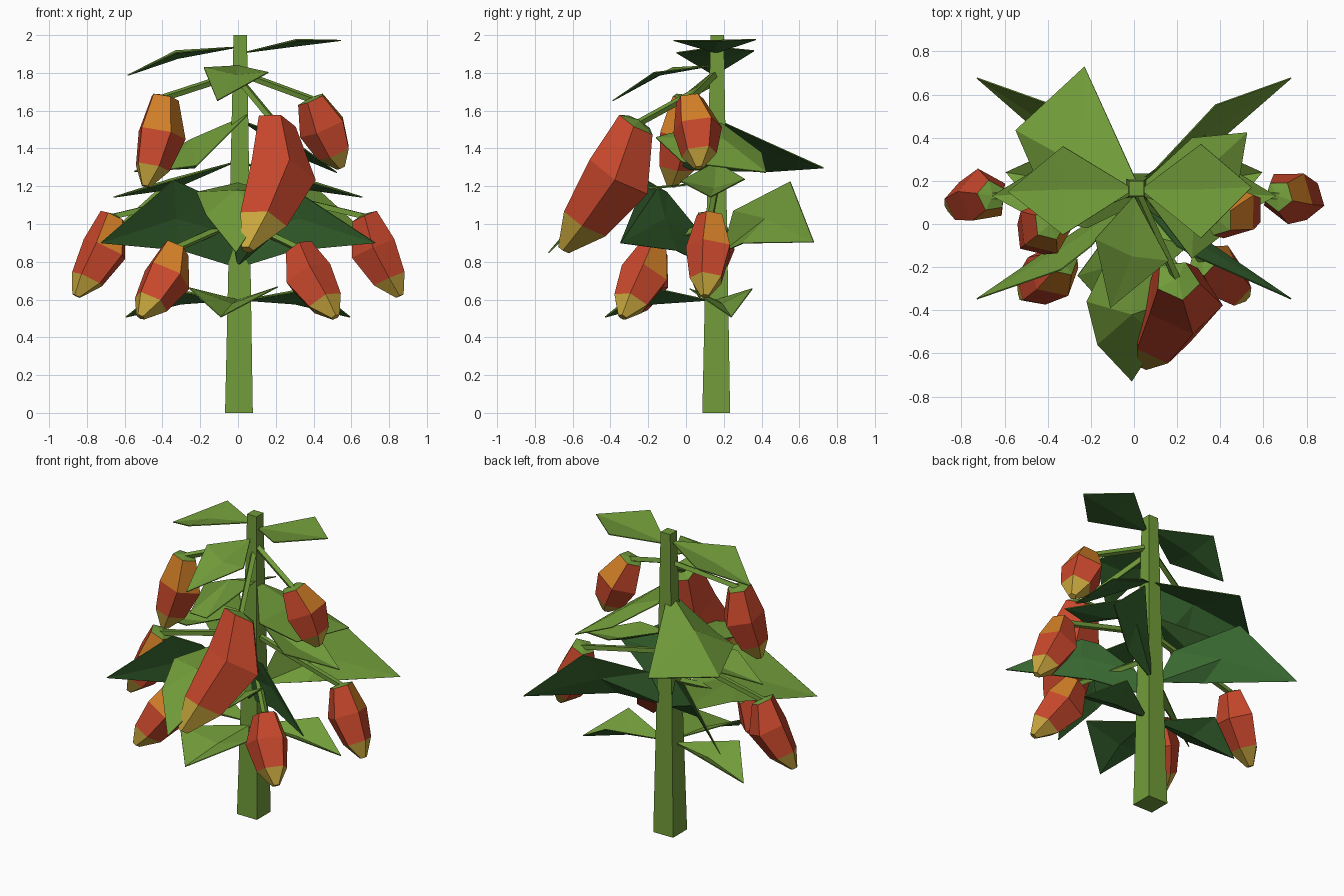
import bpy, bmesh, math
from mathutils import Vector

if "Cube" in bpy.data.objects:
    bpy.data.objects.remove(bpy.data.objects["Cube"])


def material(name, rgb):
    m = bpy.data.materials.new(name)
    m.use_nodes = True
    colour = (*rgb, 1.0)
    m.diffuse_color = colour
    m.node_tree.nodes["Principled BSDF"].inputs["Base Color"].default_value = colour
    return m


LIGHT = material("light_green", (0.165, 0.33, 0.042))
DARK = material("dark_green", (0.042, 0.145, 0.032))
RED = material("ripe_red", (0.58, 0.064, 0.025))
ORANGE = material("blush_orange", (0.64, 0.21, 0.02))
YELLOW = material("tip_yellow", (0.6, 0.4, 0.05))


def finish(name, bm, mats):
    mesh = bpy.data.meshes.new(name)
    bm.to_mesh(mesh)
    bm.free()
    obj = bpy.data.objects.new(name, mesh)
    for m in mats:
        mesh.materials.append(m)
    bpy.context.collection.objects.link(obj)
    return obj


def ring(bm, centre, axis, radius, sides):
    # ring of vertices around an axis
    q = Vector((0, 0, 1)).rotation_difference(axis)
    angles = [math.tau * (i + 0.5) / sides for i in range(sides)]
    return [bm.verts.new(centre + q @ Vector((radius * math.cos(a), radius * math.sin(a), 0)))
            for a in angles]


def bridge(bm, a, b):
    n = len(a)
    return [bm.faces.new((a[i], a[(i + 1) % n], b[(i + 1) % n], b[i])) for i in range(n)]


def rod(name, start, end, r0, r1):
    # tapered four-sided rod
    start, end = Vector(start), Vector(end)
    bm = bmesh.new()
    a = ring(bm, start, end - start, r0, 4)
    b = ring(bm, end, end - start, r1, 4)
    bridge(bm, a, b)
    bm.faces.new(a[::-1])
    bm.faces.new(b)
    return finish(name, bm, [LIGHT])


def leaf(name, outline, centre, facing=(0, 0, 1), upper=LIGHT):
    # folded fan with a light upper side and a dark underside
    bm = bmesh.new()
    rim = [bm.verts.new(p) for p in outline]
    mid = bm.verts.new(centre)
    for i in range(len(rim)):
        bm.faces.new((mid, rim[i], rim[(i + 1) % len(rim)]))
    bm.normal_update()
    total = sum((f.normal * f.calc_area() for f in bm.faces), Vector())
    if total.dot(Vector(facing)) < 0:
        bmesh.ops.reverse_faces(bm, faces=bm.faces[:])
    obj = finish(name, bm, [upper, DARK])
    solid = obj.modifiers.new("blade", 'SOLIDIFY')
    solid.thickness = 0.006
    solid.offset = -1
    solid.material_offset = 1
    return obj


def fruit(name, top, tip, size, bend, blush):
    # bent pod: green cap, red body, blushed shoulder and yellow point
    top, tip, bend = Vector(top), Vector(tip), Vector(bend)
    axis = tip - top
    bm = bmesh.new()
    rings = [ring(bm, top + axis * t + bend * k, axis, r * size, 5)
             for t, k, r in ((0, 0, .078), (.4, 1, .136), (.77, .5, .098), (.98, 0, .025))]
    bands = [bridge(bm, rings[i], rings[i + 1]) for i in range(3)]
    point = bm.faces.new(rings[-1])
    apex = bm.verts.new(top - axis * 0.03)
    cap = [bm.faces.new((apex, rings[0][(i + 1) % 5], rings[0][i])) for i in range(5)]
    bmesh.ops.recalc_face_normals(bm, faces=bm.faces[:])
    for f in bands[2] + [point]:
        f.material_index = 2
    for f in cap:
        f.material_index = 3
    if blush:
        for f in bands[0]:
            f.material_index = 1 if f.normal.dot(Vector(blush)) > 0.35 else 0
    return finish(name, bm, [RED, ORANGE, YELLOW, LIGHT])


# Main stem
rod("stem", (0.005, 0.16, 0), (0.012, 0.165, 2.0), 0.104, 0.05)

# Crown leaves
leaf("crown_leaf_right", [(0, .16, 1.94), (-.33, .36, 1.92), (-.585, .15, 1.79), (-.33, -.05, 1.91)],
     (-.32, .16, 1.88))
leaf("crown_leaf_left", [(.03, .16, 1.91), (.31, .37, 1.98), (.545, .17, 1.975), (.31, -.065, 1.975)],
     (.3, .16, 1.945))
leaf("crown_leaf_front", [(0, .13, 1.84), (-.18, -.07, 1.83), (-.11, -.39, 1.655), (.16, -.17, 1.805)],
     (-.01, -.15, 1.79))

# Broad upper leaves
leaf("upper_leaf_right", [(.05, .11, 1.58), (-.23, .73, 1.3), (-.55, .435, 1.28), (-.37, .02, 1.29),
                          (-.22, -.02, 1.31)], (-.25, .27, 1.45))
leaf("upper_leaf_left", [(.02, .17, 1.55), (.27, .4, 1.38), (.525, .425, 1.275), (.45, -.02, 1.33),
                         (.27, -.16, 1.46)], (.28, .2, 1.45))

# Front hanging leaf
leaf("front_leaf", [(0, .1, 1.22), (-.22, -.36, 1.17), (-.17, -.56, 1.05), (-.01, -.73, .85),
                    (.12, -.53, 1.05), (.17, -.36, 1.17)], (-.01, -.42, 1.18))
leaf("front_inner_leaf", [(0, .12, .78), (-.06, -.08, 1.1), (.1, -.24, .88), (.25, -.1, 1.0)],
     (.1, -.06, .92))

# Paired leaves on both sides
for s, side in ((-1, "right"), (1, "left")):
    def pts(*ps):
        return [(s * x, y, z) for x, y, z in ps]

    leaf("slim_leaf_" + side, pts((.02, .16, 1.33), (.36, .31, 1.24), (.66, .13, 1.145), (.36, -.03, 1.23)),
         (s * .34, .15, 1.19))
    leaf("low_leaf_" + side, pts((.03, .16, .6), (.35, .35, .66), (.595, .24, .51), (.41, .02, .66)),
         (s * .3, .19, .58))
    # steep blades, nearly upright
    crest = (.34, -.21, 1.235) if s < 0 else (.29, -.15, 1.19)
    leaf("front_blade_" + side,
         pts((.01, .14, .77), (.05, .08, .95), (.2, -.1, 1.17), crest, (.73, -.345, .9),
             (.3, -.05, .86)),
         (s * .33, -.11, 1.03), (s * .57, .82, .1), upper=LIGHT if s < 0 else DARK)
    leaf("back_blade_" + side,
         pts((.02, .19, .85), (.1, .25, 1.07), (.38, .55, 1.225), (.73, .675, .905), (.3, .3, .9)),
         (s * .34, .42, 1.03), (s * .57, -.82, .1))

# Low front leaf
leaf("low_leaf_front", [(0, .12, .6), (-.26, -.24, .665), (-.09, -.43, .51), (.21, -.2, .67)],
     (-.03, -.17, .58))

# Fruits: name, top, tip, size, bend, blush direction, stalk height on the stem
front, left = (.25, -.95, .2), (.9, .4, .1)
pods = [
    ("upper_fruit_right", (-.39, .0, 1.67), (-.49, -.08, 1.19), 1, (.02, .02, 0), front, 1.8),
    ("upper_fruit_left", (.39, .02, 1.66), (.55, .07, 1.29), 1, (0, .02, 0), left, 1.8),
    ("outer_fruit_right", (-.66, .13, 1.04), (-.86, .08, .61), .95, (.04, .02, 0), front, 1.2),
    ("outer_fruit_left", (.67, .13, 1.04), (.86, .1, .61), .95, (-.03, .01, 0), left, 1.2),
    ("low_fruit_right", (-.33, -.17, .87), (-.52, -.34, .5), 1, (.03, .02, 0), front, 1.02),
    ("low_fruit_left", (.32, -.17, .87), (.52, -.34, .5), 1, (-.03, .02, 0), left, 1.02),
    ("large_fruit", (.2, -.26, 1.53), (.045, -.655, .85), 1.38, (.09, .07, 0), None, 1.76),
]
for name, top, tip, size, bend, blush, height in pods:
    fruit(name, top, tip, size, bend, blush)
    rod(name + "_stalk", (0.01, 0.16, height), top, 0.02, 0.02)
